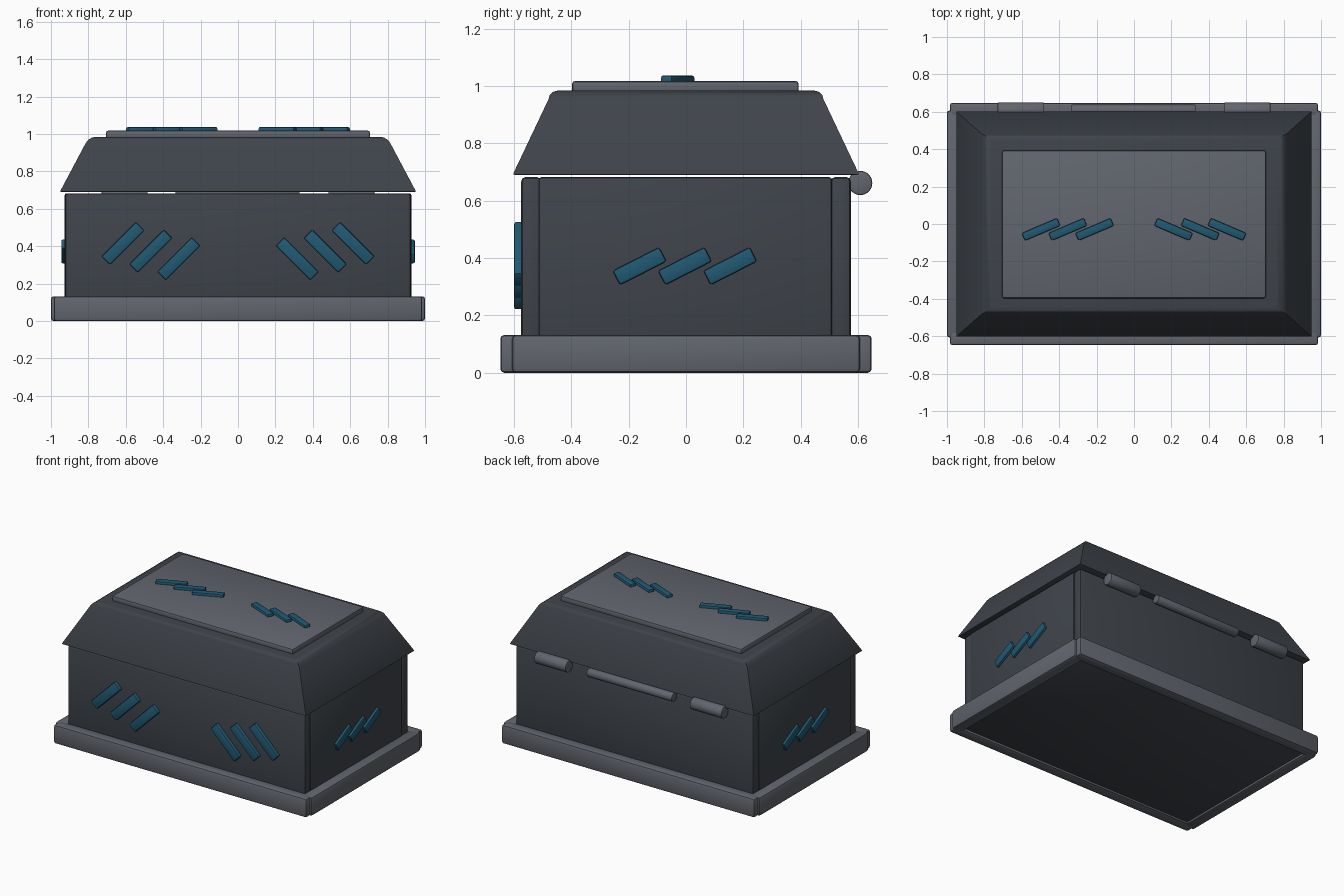
import bpy, bmesh
from math import radians, pi
from mathutils import Matrix, Vector

if "Cube" in bpy.data.objects:
    bpy.data.objects.remove(bpy.data.objects["Cube"])


def material(name, rgb):
    m = bpy.data.materials.new(name)
    m.diffuse_color = (*rgb, 1)
    m.use_nodes = True
    m.node_tree.nodes["Principled BSDF"].inputs["Base Color"].default_value = m.diffuse_color
    return m


DARK = material("dark_slate", (0.05, 0.058, 0.07))
TRIM = material("grey_trim", (0.12, 0.13, 0.155))
BLUE = material("blue_inlay", (0.015, 0.1, 0.17))


def finish(bm, name, mat):
    mesh = bpy.data.meshes.new(name)
    bm.to_mesh(mesh)
    bm.free()
    mesh.materials.append(mat)
    ob = bpy.data.objects.new(name, mesh)
    bpy.context.collection.objects.link(ob)
    bpy.ops.object.select_all(action='DESELECT')
    ob.select_set(True)
    bpy.context.view_layer.objects.active = ob
    bpy.ops.object.shade_smooth_by_angle(angle=radians(35))
    return ob


def box(name, lo, hi, mat, bevel=0.012, rot=None):
    """Bevelled box between two corners, optionally turned about its centre."""
    lo, hi = Vector(lo), Vector(hi)
    bm = bmesh.new()
    bmesh.ops.create_cube(bm, size=1)
    bmesh.ops.scale(bm, vec=hi - lo, verts=bm.verts)
    bmesh.ops.bevel(bm, geom=bm.edges[:], offset=bevel, segments=2,
                    profile=0.5, affect='EDGES')
    m = Matrix.Translation((lo + hi) / 2)
    bm.transform(m @ rot if rot else m)
    return finish(bm, name, mat)


def inlay(name, centre, size, axis, angle):
    """Slanted blue bar lying on a face whose normal is the given axis."""
    c, h = Vector(centre), Vector(size) / 2
    return box(name, c - h, c + h, BLUE, 0.008, Matrix.Rotation(radians(angle), 4, axis))


def rod(name, x0, x1, r):
    """Rounded-end cylinder along x on the hinge line."""
    bm = bmesh.new()
    bmesh.ops.create_cone(bm, cap_ends=True, segments=32, radius1=r, radius2=r, depth=x1 - x0)
    rims = [e for e in bm.edges if abs(e.verts[0].co.z - e.verts[1].co.z) < 1e-4]
    bmesh.ops.bevel(bm, geom=rims, offset=0.006, segments=2, profile=0.5, affect='EDGES')
    bm.transform(Matrix.Translation(((x0 + x1) / 2, 0.608, 0.662)) @ Matrix.Rotation(pi / 2, 4, 'Y'))
    return finish(bm, name, TRIM)


# floor, four walls and the base rails around them
box("floor", (-0.94, -0.59, 0.015), (0.94, 0.59, 0.09), DARK)
for s, tag in ((-1, "front"), (1, "back")):
    y = sorted((s * 0.505, s * 0.575))
    box(tag + "_wall", (-0.925, y[0], 0.03), (0.925, y[1], 0.683), DARK, 0.016)
    y = sorted((s * 0.57, s * 0.648))
    box(tag + "_base_rail", (-0.985, y[0], 0), (0.985, y[1], 0.132), TRIM, 0.014)
for s, tag in ((-1, "left"), (1, "right")):
    x = sorted((s * 0.86, s * 0.928))
    box(tag + "_wall", (x[0], -0.515, 0.03), (x[1], 0.51, 0.683), DARK, 0.012)
    x = sorted((s * 0.92, s * 1.0))
    box(tag + "_base_rail", (x[0], -0.607, 0), (x[1], 0.607, 0.132), TRIM, 0.014)

# tapered lid with a rounded top edge
bm = bmesh.new()
bmesh.ops.create_cube(bm, size=2)
for v in bm.verts:
    top = v.co.z > 0
    v.co.x *= 0.797 if top else 0.953
    v.co.y *= 0.48 if top else 0.605
    v.co.z = 0.985 if top else 0.69
top_edges = [e for e in bm.edges if all(v.co.z > 0.98 for v in e.verts)]
bmesh.ops.bevel(bm, geom=top_edges, offset=0.035, segments=3, profile=0.5, affect='EDGES')
low_edges = [e for e in bm.edges if all(v.co.z < 0.7 for v in e.verts)]
bmesh.ops.bevel(bm, geom=low_edges, offset=0.008, segments=2, profile=0.5, affect='EDGES')
finish(bm, "lid", DARK)
box("lid_top_panel", (-0.705, -0.397, 0.975), (0.705, 0.393, 1.018), TRIM, 0.01)

# hinges and centre bar
rod("hinge_left", -0.73, -0.483, 0.042)
rod("hinge_right", 0.483, 0.73, 0.042)
rod("hinge_bar", -0.335, 0.33, 0.03)

# blue slanted bars on the front, lid and both ends
for i in range(3):
    for s, tag in ((-1, "left"), (1, "right")):
        inlay(f"front_inlay_{tag}_{i}", (s * (0.615 - 0.149 * i), -0.58, 0.415 - 0.041 * i),
              (0.26, 0.04, 0.064), 'Y', 45 * s)
        inlay(f"lid_inlay_{tag}_{i}", (s * (0.497 - 0.143 * i), -0.029, 1.02),
              (0.206, 0.045, 0.034), 'Z', -23 * s)
        inlay(f"{tag}_end_inlay_{i}", (s * 0.928, s * (-0.162 + 0.158 * i), 0.372),
              (0.034, 0.182, 0.056), 'X', 27 * s)
